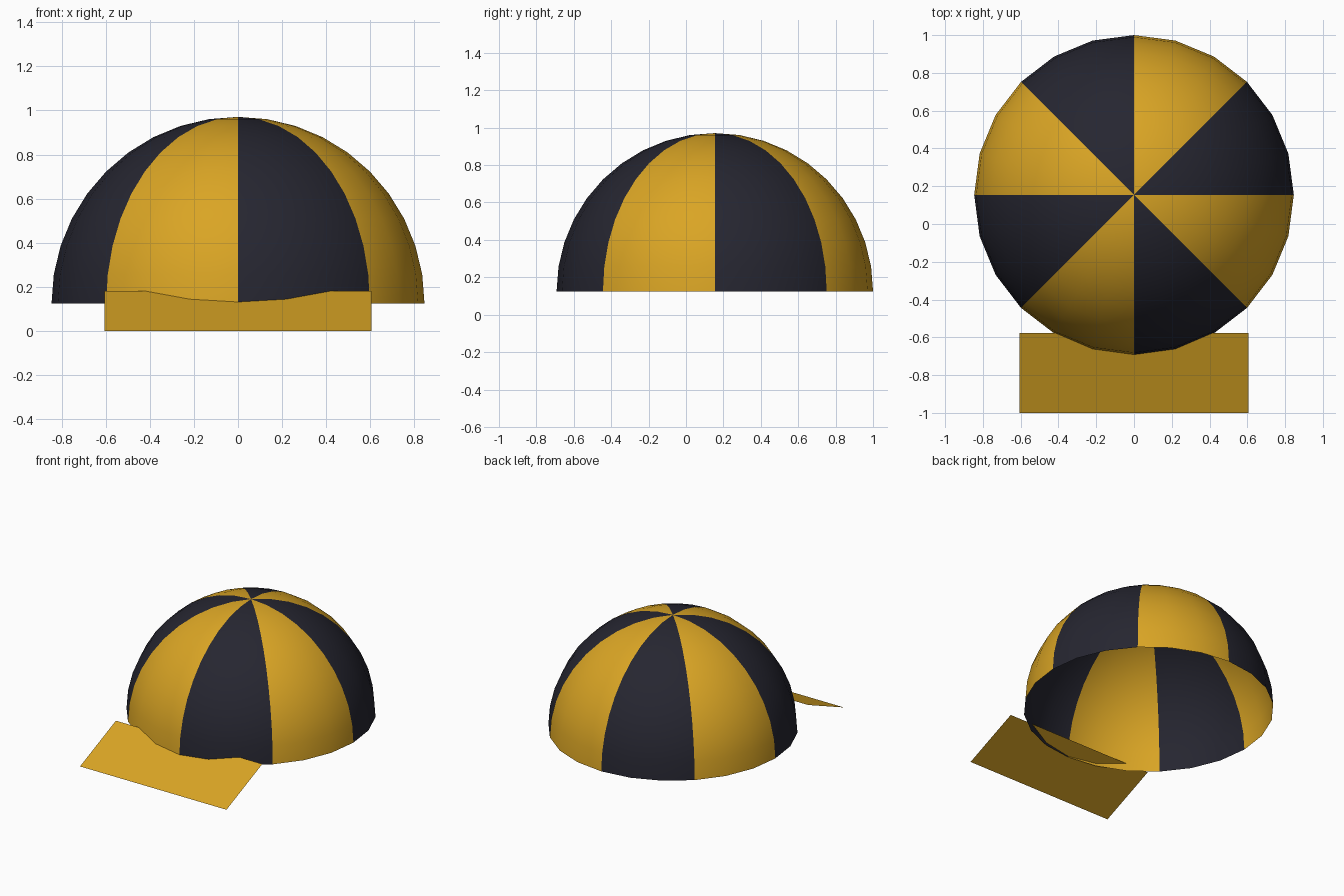
import bpy, bmesh, math
from mathutils import Vector

cube = bpy.data.objects.get("Cube")
if cube:
    bpy.data.objects.remove(cube, do_unlink=True)

RADIUS = 0.846
CENTRE = Vector((0, 0.154, 0.125))
SIDES, RINGS, PANELS = 24, 10, 8


def material(name, colour):
    mat = bpy.data.materials.new(name)
    mat.use_nodes = True
    mat.diffuse_color = colour
    mat.node_tree.nodes["Principled BSDF"].inputs["Base Color"].default_value = colour
    return mat


def finish(name, bm, mats):
    mesh = bpy.data.meshes.new(name)
    bm.to_mesh(mesh)
    bm.free()
    for mat in mats:
        mesh.materials.append(mat)
    obj = bpy.data.objects.new(name, mesh)
    bpy.context.collection.objects.link(obj)
    return obj


navy = material("dark navy", (0.019, 0.019, 0.03, 1))
gold = material("golden yellow", (0.70, 0.376, 0.018, 1))

# Crown: open hemisphere shell, spun from a quarter arc
bm = bmesh.new()
arc = [i * math.pi / 2 / RINGS for i in range(RINGS + 1)]
verts = [bm.verts.new((RADIUS * math.cos(a), 0, RADIUS * math.sin(a))) for a in arc]
edges = [bm.edges.new(pair) for pair in zip(verts, verts[1:])]
bmesh.ops.spin(bm, geom=verts + edges, cent=(0, 0, 0), axis=(0, 0, 1),
               angle=math.tau, steps=SIDES, use_duplicate=False)
bmesh.ops.remove_doubles(bm, verts=bm.verts, dist=0.001)
bm.normal_update()
for face in bm.faces:
    mid = face.calc_center_median()
    if face.normal.dot(mid) < 0:
        face.normal_flip()
    # Alternate the panel colours around the crown
    turn = math.atan2(mid.y, mid.x) % math.tau
    face.material_index = int(turn / math.tau * PANELS) % 2
    face.smooth = True
bmesh.ops.translate(bm, verts=bm.verts, vec=CENTRE)
finish("crown", bm, [navy, gold])

# Brim: thin flat sheet sloping down to the front, tucked under the crown
bm = bmesh.new()
corners = [(-0.605, -1, 0), (0.605, -1, 0), (0.605, -0.577, 0.18), (-0.605, -0.577, 0.18)]
bm.faces.new([bm.verts.new(c) for c in corners])
finish("brim", bm, [gold])
